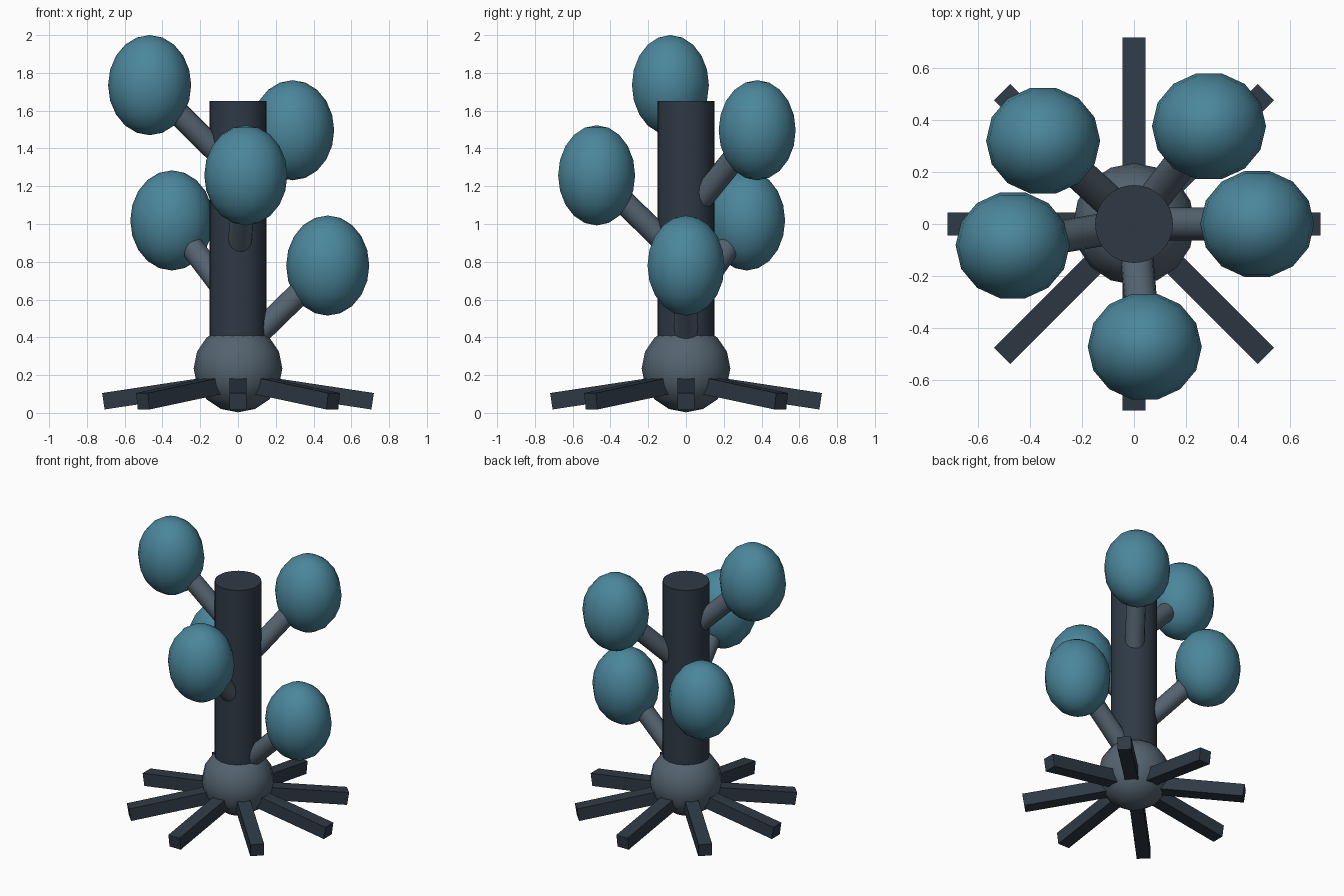
import bpy, math
from mathutils import Vector, Matrix

if "Cube" in bpy.data.objects:
    bpy.data.objects.remove(bpy.data.objects["Cube"])


def material(name, rgb):
    m = bpy.data.materials.new(name)
    m.diffuse_color = (*rgb, 1)
    m.use_nodes = True
    m.node_tree.nodes["Principled BSDF"].inputs["Base Color"].default_value = m.diffuse_color
    return m


DARK = material("dark_slate", (0.028, 0.042, 0.060))
GREY = material("grey_slate", (0.090, 0.125, 0.160))
TEAL = material("teal", (0.070, 0.240, 0.330))


def finish(name, mat, smooth=True):
    ob = bpy.context.object
    ob.name = name
    ob.data.materials.append(mat)
    if smooth:
        bpy.ops.object.shade_smooth_by_angle(angle=math.radians(40))
    return ob


def cylinder(name, a, b, r, sides, mat):
    a, b = Vector(a), Vector(b)
    d = b - a
    bpy.ops.mesh.primitive_cylinder_add(
        vertices=sides, radius=r, depth=d.length, location=(a + b) / 2,
        rotation=d.to_track_quat('Z', 'Y').to_euler())
    return finish(name, mat)


def ball(name, centre, radii, segs, rings, mat):
    bpy.ops.mesh.primitive_uv_sphere_add(segments=segs, ring_count=rings, radius=1)
    ob = bpy.context.object
    # turn a vertex onto the x axis, then stretch
    ob.data.transform(Matrix.Diagonal((*radii, 1)) @ Matrix.Rotation(math.pi / 2, 4, 'Z'))
    ob.location = centre
    return finish(name, mat)


# Trunk and rounded hub
cylinder("trunk", (0, 0, 0.22), (0, 0, 1.65), 0.15, 32, DARK)
ball("hub", (0, 0, 0.235), (0.235, 0.235, 0.232), 16, 8, GREY)

# Eight sloping feet around the hub
tilt, length, thick = 0.15, 0.58, 0.088
for i in range(8):
    bpy.ops.mesh.primitive_cube_add(size=1)
    ob = bpy.context.object
    ob.data.transform(
        Matrix.Rotation(i * math.pi / 4, 4, 'Z')
        @ Matrix.Translation((0.426, 0, 0.105))
        @ Matrix.Rotation(tilt, 4, 'Y')
        @ Matrix.Diagonal((length, thick, thick, 1)))
    finish(f"foot_{i + 1}", DARK, False)

# Five branches spiralling up, each with an egg-shaped bud
for i in range(5):
    a = math.radians(137.5 * i)
    out = Vector((math.cos(a), math.sin(a), 0))
    tip = out * 0.475 + Vector((0, 0, 0.78 + 0.2388 * i))
    root = out * 0.09 + Vector((0, 0, tip.z - 0.375))
    cylinder(f"branch_{i + 1}", root, tip, 0.063, 16, GREY)
    ball(f"bud_{i + 1}", tip, (0.22, 0.209, 0.265), 14, 10, TEAL)
